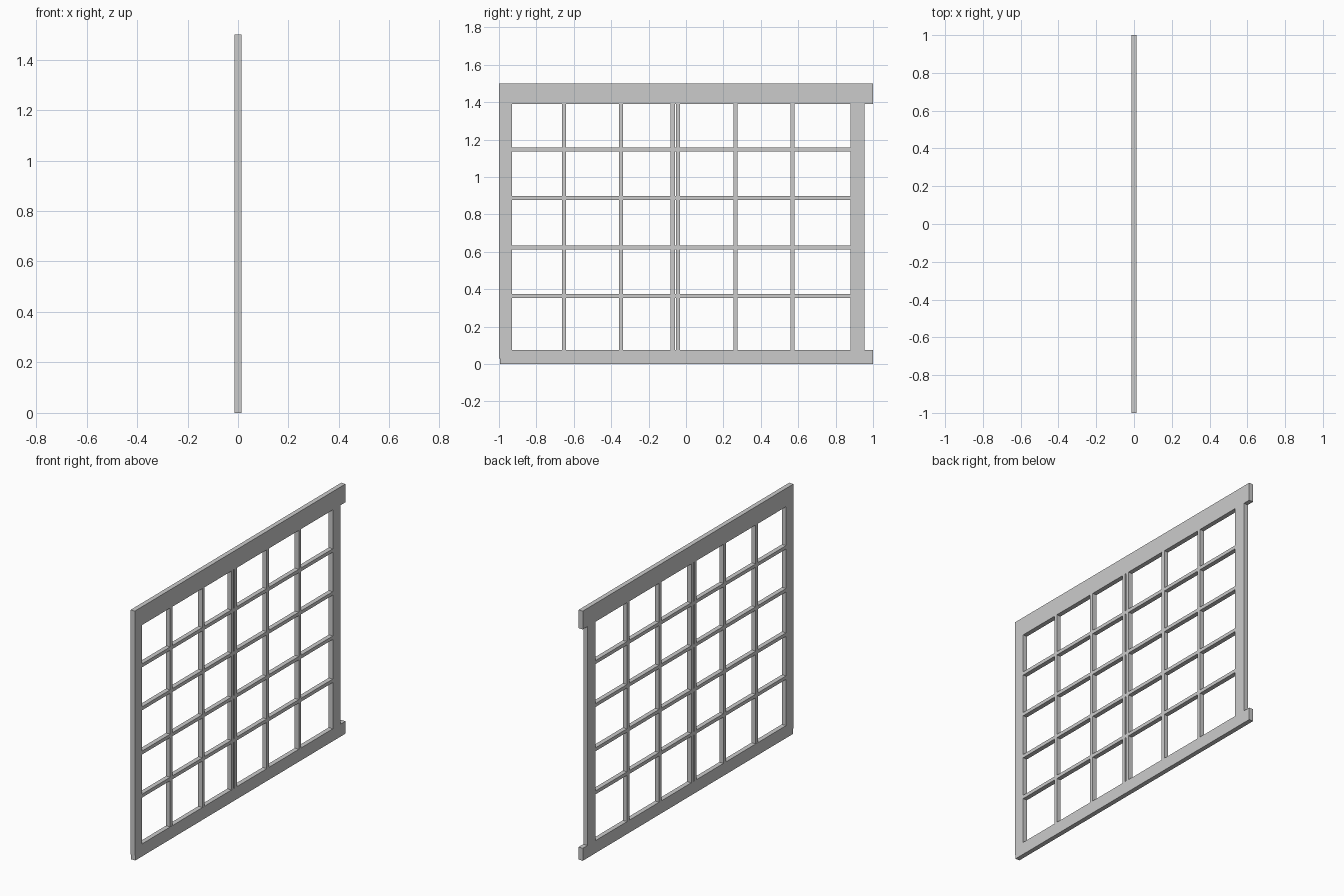
import bpy

if "Cube" in bpy.data.objects:
    bpy.data.objects.remove(bpy.data.objects["Cube"])

D = 0.028      # frame thickness along x
BAR = 0.0274   # glazing bars sit a hair inside the frame faces


def box(name, y0, y1, z0, z1, depth=D):
    bpy.ops.mesh.primitive_cube_add(size=1, location=(0, (y0 + y1) / 2, (z0 + z1) / 2))
    ob = bpy.context.object
    ob.name = name
    ob.scale = (depth, y1 - y0, z1 - z0)
    bpy.ops.object.transform_apply(location=False, rotation=False, scale=True)
    return ob


# Outer frame: rails run past the right stile as horns
box("top_rail", -1.0, 1.0, 1.39, 1.5)
box("bottom_rail", -0.995, 1.0, 0.0, 0.075)
box("left_stile", -1.0, -0.93, 0.03, 1.39)
box("right_stile", 0.88, 0.955, 0.075, 1.39)

# Vertical glazing bars, with a doubled pair at the middle
for i, y in enumerate([-0.653, -0.347, -0.071, -0.042, 0.264, 0.569]):
    box(f"vertical_bar_{i + 1}", y - 0.011, y + 0.011, 0.07, 1.395, BAR)

# Horizontal glazing bars
for i, z in enumerate([0.363, 0.622, 0.888, 1.146]):
    box(f"horizontal_bar_{i + 1}", -0.935, 0.885, z - 0.0105, z + 0.0105, BAR)
